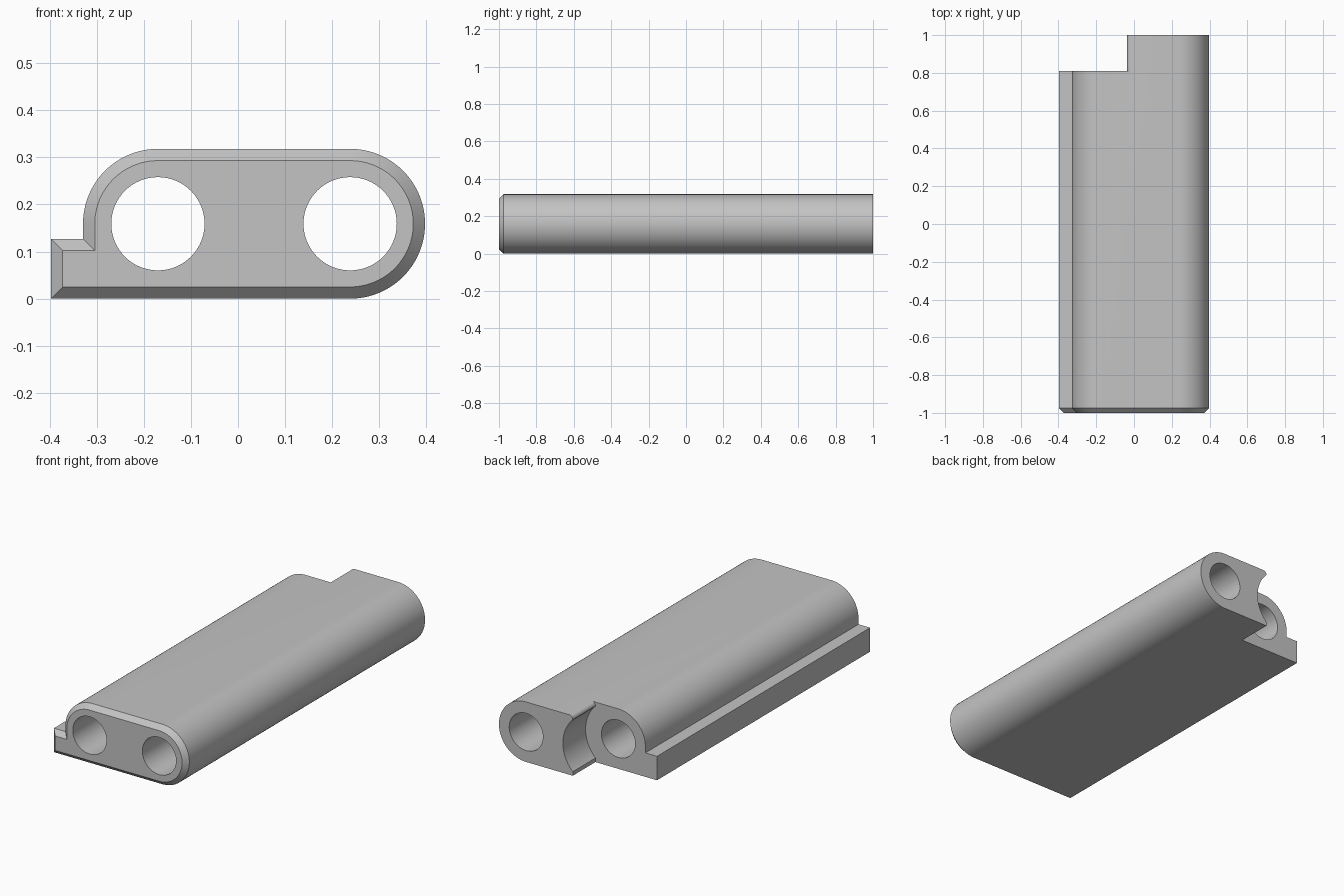
import bpy
import bmesh
from math import sin, cos, acos, pi, radians

R = 0.159            # body end radius, also mid height
LEFT, RIGHT = -0.17, 0.238   # bore centres in x
BORE = 0.099
BEVEL = 0.025
NOTCH_Y, NOTCH_X = 0.81, -0.036
CLEAR = 0.192        # radius of the hollow beside the notch

cube = bpy.data.objects.get("Cube")
if cube:
    bpy.data.objects.remove(cube, do_unlink=True)

grey = bpy.data.materials.new("plain grey")
grey.use_nodes = True
colour = (0.55, 0.55, 0.55, 1)
grey.diffuse_color = colour
grey.node_tree.nodes["Principled BSDF"].inputs["Base Color"].default_value = colour


def arc(cx, cz, r, start, end, steps):
    angles = [start + (end - start) * i / steps for i in range(steps + 1)]
    return [(cx + r * cos(a), cz + r * sin(a)) for a in angles]


def body_profile(d):
    """Rounded bar with a side flange, inset by d."""
    return ([(-0.397 + d, d)]
            + arc(RIGHT, R, R - d, -pi / 2, pi / 2, 48)
            + arc(LEFT, R, R - d, pi / 2, pi, 24)
            + [(LEFT - R + d, 0.127 - d), (-0.397 + d, 0.127 - d)])


def loft(name, sections):
    """Skin matching xz profiles placed along y, with capped ends."""
    bm = bmesh.new()
    rings = [[bm.verts.new((x, y, z)) for x, z in prof] for y, prof in sections]
    for a, b in zip(rings, rings[1:]):
        for i in range(len(a)):
            j = (i + 1) % len(a)
            bm.faces.new((a[i], a[j], b[j], b[i]))
    bm.faces.new(rings[0])
    bm.faces.new(rings[-1])
    bmesh.ops.recalc_face_normals(bm, faces=bm.faces)
    mesh = bpy.data.meshes.new(name)
    bm.to_mesh(mesh)
    bm.free()
    mesh.materials.append(grey)
    obj = bpy.data.objects.new(name, mesh)
    bpy.context.collection.objects.link(obj)
    return obj


# Main bar with a bevelled front end
body = loft("hinge_body", [(-1, body_profile(BEVEL)),
                           (-1 + BEVEL, body_profile(0)),
                           (1, body_profile(0))])

# Two bores along the whole length
cutters = []
for side, x in (("right", LEFT), ("left", RIGHT)):
    circle = arc(x, R, BORE, 0, 2 * pi, 64)[:-1]
    cutters.append(loft(side + "_bore_cutter", [(-1.1, circle), (1.1, circle)]))

# Rear notch with a hollow wall and a rounded upper lip
half = acos((NOTCH_X - LEFT) / CLEAR)
lip = 0.02
notch = ([(-0.5, -0.1), (NOTCH_X, -0.1)]
         + arc(LEFT, R, CLEAR, -half, half, 32)
         + arc(NOTCH_X + lip, 2 * R - lip, lip, pi, pi / 2, 8)
         + [(NOTCH_X + lip, 0.4), (-0.5, 0.4)])
cutters.append(loft("notch_cutter", [(NOTCH_Y, notch), (1.1, notch)]))

# Cut and tidy up
bpy.ops.object.select_all(action='DESELECT')
bpy.context.view_layer.objects.active = body
body.select_set(True)
for cutter in cutters:
    cutter.hide_render = True
    mod = body.modifiers.new(cutter.name, 'BOOLEAN')
    mod.operation = 'DIFFERENCE'
    mod.solver = 'EXACT'
    mod.object = cutter
    bpy.ops.object.modifier_apply(modifier=mod.name)
for cutter in cutters:
    bpy.data.objects.remove(cutter, do_unlink=True)
bpy.ops.object.shade_smooth_by_angle(angle=radians(30))
